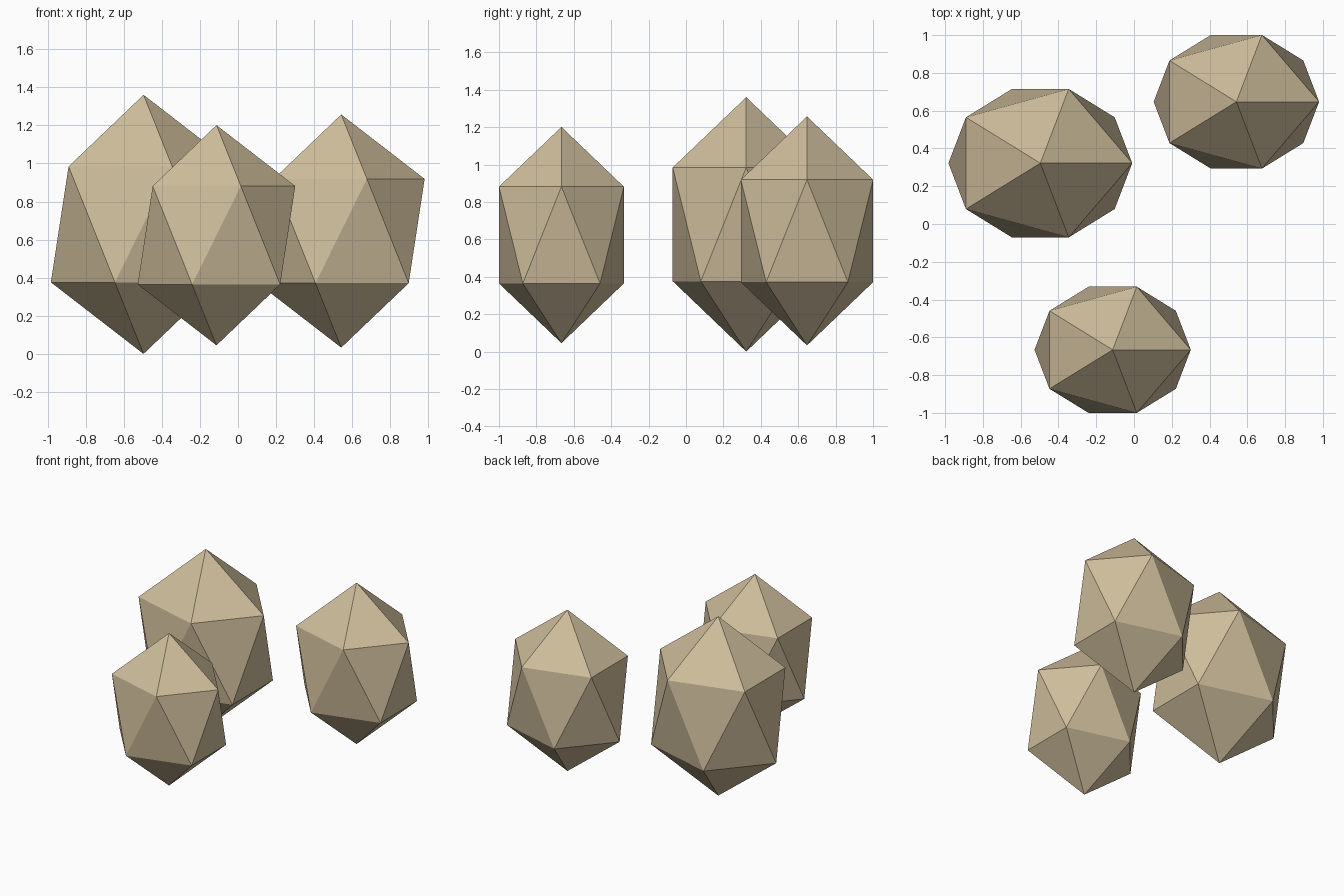
import bpy

if "Cube" in bpy.data.objects:
    bpy.data.objects.remove(bpy.data.objects["Cube"])

# One sandy stone colour
stone = bpy.data.materials.new("sandy_stone")
stone.diffuse_color = (0.62, 0.51, 0.33, 1.0)
stone.use_nodes = True
stone.node_tree.nodes["Principled BSDF"].inputs["Base Color"].default_value = stone.diffuse_color

# Proportions of the largest rock; the others are scaled copies
RADII = (0.544, 0.462, 0.68)


def rock(name, centre, size):
    """Stretched, flat-faced icosahedron."""
    bpy.ops.mesh.primitive_ico_sphere_add(subdivisions=1, radius=1, location=centre)
    ob = bpy.context.object
    ob.name = name
    ob.scale = [r * size for r in RADII]
    bpy.ops.object.transform_apply(location=False, rotation=False, scale=True)
    bpy.ops.object.shade_flat()
    ob.data.materials.append(stone)


# Three rocks standing apart
rock("large_rock", (-0.496, 0.322, 0.68), 1.0)
rock("medium_rock", (0.542, 0.647, 0.645), 0.9)
rock("small_rock", (-0.113, -0.666, 0.623), 0.85)
